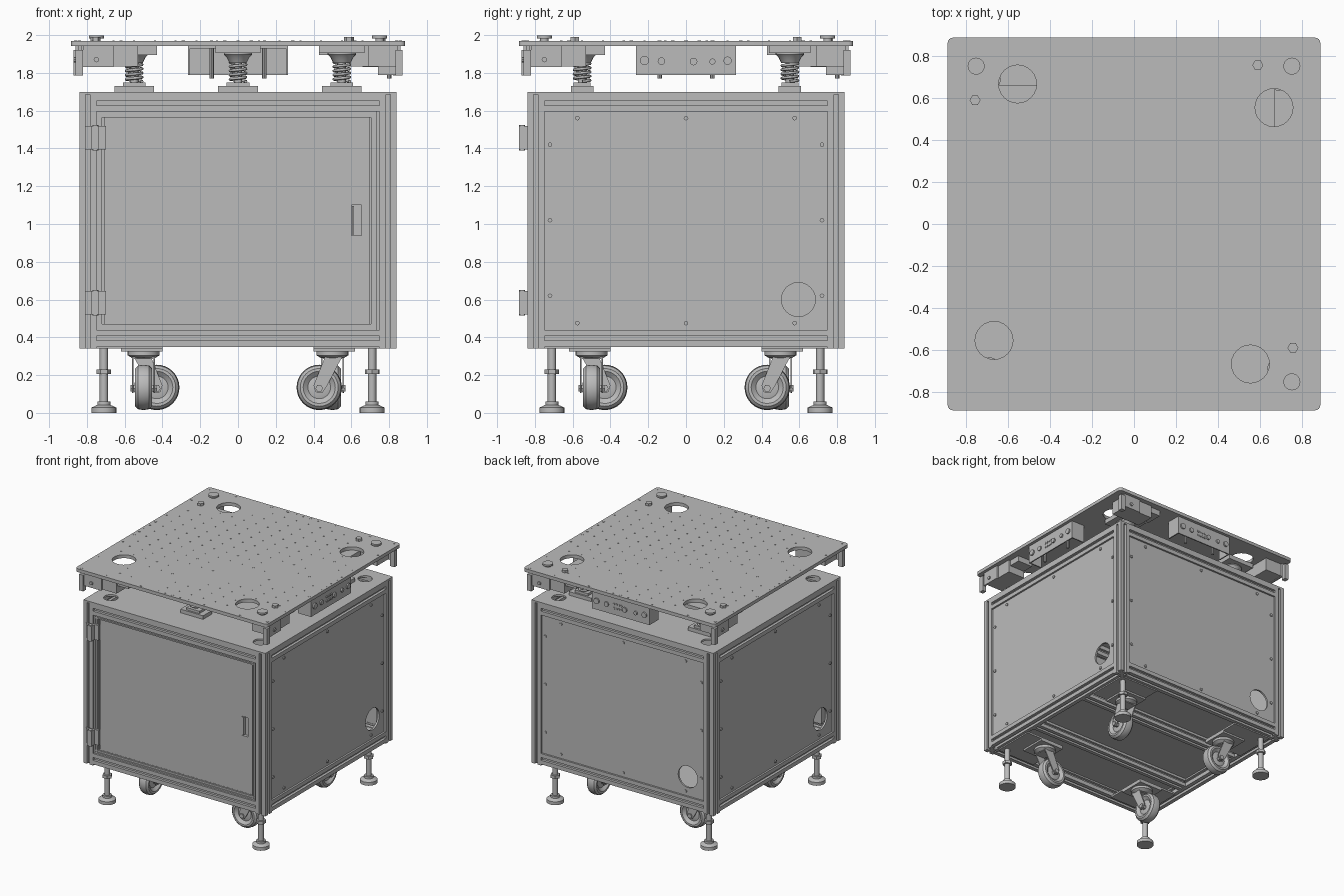
import bpy, bmesh
from math import cos, sin, pi, hypot
from mathutils import Matrix, Vector

if "Cube" in bpy.data.objects:
    bpy.data.objects.remove(bpy.data.objects["Cube"])

GREY = (0.5, 0.5, 0.5, 1)
grey = bpy.data.materials.new("machine grey")
grey.use_nodes = True
grey.diffuse_color = GREY
grey.node_tree.nodes["Principled BSDF"].inputs["Base Color"].default_value = GREY

# Local z axis turned to the named world axis
AXIS = {"z": Matrix.Identity(4),
        "x": Matrix(((0, 0, 1), (1, 0, 0), (0, 1, 0))).to_4x4(),
        "y": Matrix(((0, 1, 0), (0, 0, 1), (1, 0, 0))).to_4x4()}
parts = []


def add(name, bm, place=Matrix.Identity(4)):
    bm.transform(place)
    bmesh.ops.recalc_face_normals(bm, faces=bm.faces)
    mesh = bpy.data.meshes.new(name)
    bm.to_mesh(mesh)
    bm.free()
    mesh.materials.append(grey)
    ob = bpy.data.objects.new(name, mesh)
    bpy.context.collection.objects.link(ob)
    parts.append(ob)
    return ob


def box(name, lo, hi):
    lo, hi = Vector(lo), Vector(hi)
    bm = bmesh.new()
    bmesh.ops.create_cube(bm, size=1)
    return add(name, bm, Matrix.Translation((lo + hi) / 2) @ Matrix.Diagonal((*(hi - lo), 1)))


def prism(name, points, depth, at=(0, 0, 0), axis="z"):
    bm = bmesh.new()
    face = bm.faces.new([bm.verts.new((u, v, 0)) for u, v in points])
    new = bmesh.ops.extrude_face_region(bm, geom=[face])["geom"]
    bmesh.ops.translate(bm, verts=[g for g in new if isinstance(g, bmesh.types.BMVert)], vec=(0, 0, depth))
    return add(name, bm, Matrix.Translation(at) @ AXIS[axis])


def lathe(name, profile, at, axis="z", n=24):
    bm = bmesh.new()
    vs = [bm.verts.new((r, 0, z)) for r, z in profile]
    es = [bm.edges.new(p) for p in zip(vs, vs[1:])]
    bmesh.ops.spin(bm, geom=vs + es, cent=(0, 0, 0), axis=(0, 0, 1), angle=2 * pi, steps=n)
    bmesh.ops.remove_doubles(bm, verts=bm.verts, dist=1e-5)
    return add(name, bm, Matrix.Translation(at) @ AXIS[axis])


def rod(name, at, r, h, axis="z", n=24):
    return lathe(name, [(0, 0), (r, 0), (r, h), (0, h)], at, axis, n)


def turn(obs, ks=(1, 2, 3)):
    """Repeat parts by quarter turns about the vertical axis."""
    for ob in obs:
        for k in ks:
            twin = ob.copy()
            twin.matrix_world = Matrix.Rotation(k * pi / 2, 4, "Z") @ ob.matrix_world
            bpy.context.collection.objects.link(twin)
            parts.append(twin)


def cut(ob, cutters):
    for c in cutters:
        c.hide_render = True
        mod = ob.modifiers.new("cut", "BOOLEAN")
        mod.object, mod.operation, mod.solver = c, "DIFFERENCE", "EXACT"
    deps = bpy.context.evaluated_depsgraph_get()
    mesh = bpy.data.meshes.new_from_object(ob.evaluated_get(deps))
    ob.modifiers.clear()
    ob.data = mesh
    for c in cutters:
        parts.remove(c)
        bpy.data.objects.remove(c)


def quarter(x, y):
    return [(x, y), (-y, x), (-x, -y), (y, -x)]


def beam(name, at, length, axis, size=0.09):
    """Slotted frame profile, one groove on every side."""
    h, s, d = size / 2, size * 0.13, size * 0.24
    side = [(-h, -h), (-s, -h), (-s, d - h), (s, d - h), (s, -h)]
    pts = [(u * cos(a) - v * sin(a), u * sin(a) + v * cos(a))
           for a in (0, pi / 2, pi, 3 * pi / 2) for u, v in side]
    return prism(name, pts, length, at, axis)


# Cabinet frame
turn([beam("corner_post", (0.795, 0.795, 0.34), 1.345, "z"),
      beam("top_rail", (0.795, -0.75, 1.64), 1.5, "y"),
      beam("bottom_rail", (0.795, -0.75, 0.395), 1.5, "y")])
for y in (-0.3, 0.3):
    beam("floor_beam", (-0.75, y, 0.39), 1.5, "x", 0.08)
box("floor_panel", (-0.76, -0.76, 0.42), (0.76, 0.76, 0.435))
lid = box("cabinet_lid", (-0.84, -0.84, 1.685), (0.84, 0.84, 1.7))
cut(lid, [rod("hole", (x, y, 1.6), 0.055, 0.2) for x, y in quarter(0.69, 0.69)])

# Side and back panels with cable hole and screws
panel = box("side_panel", (0.81, -0.755, 0.44), (0.825, 0.755, 1.595))
cut(panel, [rod("hole", (0.75, 0.595, 0.6), 0.09, 0.2, "x")])
spots = [(y, z) for y in (-0.575, 0, 0.575) for z in (0.475, 1.56)]
spots += [(y, z) for y in (-0.72, 0.72) for z in (0.62, 1.02, 1.42)]
turn([panel] + [rod("panel_screw", (0.825, y, z), 0.012, 0.008, "x", 8) for y, z in spots], (1, 2))

# Door: outer trim, slotted frame, recessed sheet and pull
door = box("door_sheet", (-0.71, -0.805, 0.46), (0.7, -0.77, 1.58))
cut(door, [box("pocket", (0.6, -0.9, 0.94), (0.655, -0.78, 1.1))])
box("door_pull", (0.603, -0.808, 0.945), (0.615, -0.782, 1.095))
for z in (0.455, 1.58):
    beam("door_frame_rail", (-0.74, -0.81, z), 1.475, "x", 0.03)
for x in (-0.735, 0.72):
    beam("door_frame_stile", (x, -0.81, 0.44), 1.155, "z", 0.03)
for z in (0.52, 1.395):
    box("hinge_post_leaf", (-0.81, -0.85, z), (-0.765, -0.838, z + 0.125))
    box("hinge_door_leaf", (-0.745, -0.84, z), (-0.7, -0.82, z + 0.125))
    box("hinge_body", (-0.775, -0.885, z), (-0.735, -0.82, z + 0.125))
    rod("hinge_pin", (-0.755, -0.868, z - 0.005), 0.016, 0.135)

# Levelling feet and casters
fork = [(0.55, 0.295), (0.46, 0.295), (0.4, 0.145), (0.41, 0.11), (0.445, 0.105), (0.47, 0.14)]
wheel = [(0, -0.03), (0.04, -0.03), (0.06, -0.025), (0.085, -0.045), (0.1, -0.045), (0.115, -0.03), (0.12, 0)]
wheel += [(r, -z) for r, z in wheel[-2::-1]]
turn([
    lathe("foot_pad", [(0, 0), (0.066, 0), (0.066, 0.028), (0.035, 0.042), (0.035, 0.06), (0, 0.06)],
          (0.71, 0.71, 0)),
    rod("foot_stem", (0.71, 0.71, 0.05), 0.022, 0.32, n=16),
    rod("foot_nut", (0.71, 0.71, 0.205), 0.038, 0.025, n=6),
    box("caster_board", (0.4, 0.4, 0.34), (0.76, 0.76, 0.355)),
    box("caster_plate", (0.4, 0.4, 0.325), (0.62, 0.62, 0.34)),
    lathe("caster_swivel", [(0, 0), (0.06, 0), (0.085, 0.015), (0.085, 0.035), (0, 0.035)], (0.5, 0.5, 0.29)),
    prism("caster_fork_side", fork, 0.008, (0.552, 0, 0), "x"),
    prism("caster_fork_side", fork, 0.008, (0.44, 0, 0), "x"),
    box("caster_fork_top", (0.44, 0.46, 0.285), (0.56, 0.55, 0.297)),
    lathe("caster_wheel", wheel, (0.5, 0.43, 0.135), "x", 32),
    rod("caster_axle", (0.43, 0.43, 0.13), 0.02, 0.14, "x", 6),
])

# Table top with rounded corners and four round openings
c, r = 0.86, 0.025
outline = [(sx * c + r * cos(q * pi / 2 + i * pi / 8), sy * c + r * sin(q * pi / 2 + i * pi / 8))
           for q, (sx, sy) in enumerate(((1, 1), (-1, 1), (-1, -1), (1, -1))) for i in range(5)]
table = prism("table_top", outline, 0.028, (0, 0, 1.942))
openings = quarter(0.665, 0.553)
cut(table, [rod("hole", (x, y, 1.9), 0.09, 0.1) for x, y in openings])

# Grid of threaded inserts and rim screws
bm = bmesh.new()
dots = [(i * 0.11, j * 0.11, 0.006) for i in range(-7, 8) for j in range(-7, 8)]
dots = [d for d in dots if all(hypot(d[0] - x, d[1] - y) > 0.11 for x, y in openings)
        and not (abs(d[0]) > 0.6 and abs(d[1]) > 0.6)]
for t in (-0.84, -0.62, -0.29, -0.14, -0.07, 0, 0.07, 0.14, 0.29, 0.62):
    dots += [(x, y, 0.01) for x, y in quarter(0.86, t)]
for x, y, rad in dots:
    bmesh.ops.create_cone(bm, cap_ends=True, segments=6, radius1=rad, radius2=rad, depth=0.004,
                          matrix=Matrix.Translation((x, y, 1.97)))
add("table_inserts", bm)

# Corner housings below the table
turn([box("corner_housing", (0.69, -0.8, 1.835), (0.845, -0.53, 1.942)),
      box("housing_plate", (0.845, -0.82, 1.83), (0.86, -0.66, 1.942)),
      box("housing_flange", (0.69, -0.53, 1.895), (0.83, -0.43, 1.942)),
      box("housing_tab", (0.835, -0.86, 1.785), (0.87, -0.82, 1.92)),
      rod("housing_screw", (0.86, -0.75, 1.87), 0.014, 0.01, "x", 8)])

# Knobs and lock screws standing on three corners of the table
for k, (x, y) in enumerate(quarter(0.75, 0.75)):
    if k != 2:
        rod("knob_stem", (x, y, 1.965), 0.022, 0.02)
        rod("knob_head", (x, y, 1.983), 0.04, 0.014)
        lx, ly = quarter(0.588, 0.755)[k]
        rod("lock_screw", (lx, ly, 1.965), 0.026, 0.024, n=6)

# Connector channels on the left and back edges
channel = [box("channel_face", (0.85, -0.265, 1.79), (0.86, 0.265, 1.942)),
           box("channel_top", (0.74, -0.265, 1.93), (0.85, 0.265, 1.942))]
channel += [box("channel_end", (0.74, y, 1.79), (0.85, y + 0.01, 1.942)) for y in (-0.265, 0.255)]
for y, z, rad in [(-0.22, 1.865, 0.024), (0.04, 1.86, 0.02), (0.14, 1.86, 0.016), (0.22, 1.865, 0.022)]:
    channel.append(rod("round_socket", (0.86, y, z), rad, 0.012, "x", 12))
channel += [rod("small_socket", (0.86, -0.06 + 0.022 * i, z), 0.009, 0.006, "x", 8)
            for i in range(4) for z in (1.845, 1.88)]
channel.append(rod("socket_ring", (0.86, -0.13, 1.862), 0.02, 0.01, "x", 12))
channel += [rod("channel_stud", (0.8, y, 1.77), 0.012, 0.17, n=8) for y in (-0.14, 0.14)]
turn(channel, (1,))

# Three spring mounts between lid and table
for x, y in ((0, -0.55), (-0.55, 0.55), (0.55, 0.55)):
    box("spring_base", (x - 0.105, y - 0.06, 1.7), (x + 0.105, y + 0.06, 1.73))
    box("spring_block", (x - 0.06, y - 0.045, 1.73), (x + 0.06, y + 0.045, 1.75))
    rod("spring_core", (x, y, 1.73), 0.022, 0.16)
    lathe("spring_cap", [(0, 0), (0.045, 0), (0.06, 0.03), (0.075, 0.045), (0.075, 0.09), (0, 0.09)],
          (x, y, 1.852))
    box("spring_bracket", (x - 0.12, y - 0.11, 1.905), (x + 0.12, y + 0.11, 1.942))
    curve = bpy.data.curves.new("coil", "CURVE")
    curve.dimensions, curve.bevel_depth, curve.bevel_resolution = "3D", 0.008, 1
    path = curve.splines.new("POLY")
    path.points.add(72)
    for i, p in enumerate(path.points):
        a = i * 2 * pi / 16
        p.co = (x + 0.042 * cos(a), y + 0.042 * sin(a), 1.755 + 0.1 * i / 72, 1)
    curve.materials.append(grey)
    bpy.context.collection.objects.link(bpy.data.objects.new("coil_spring", curve))

# Smooth the round parts, keep the edges sharp
bpy.ops.object.select_all(action="DESELECT")
for ob in parts:
    ob.select_set(True)
bpy.context.view_layer.objects.active = parts[0]
bpy.ops.object.shade_smooth_by_angle(angle=pi / 6)
